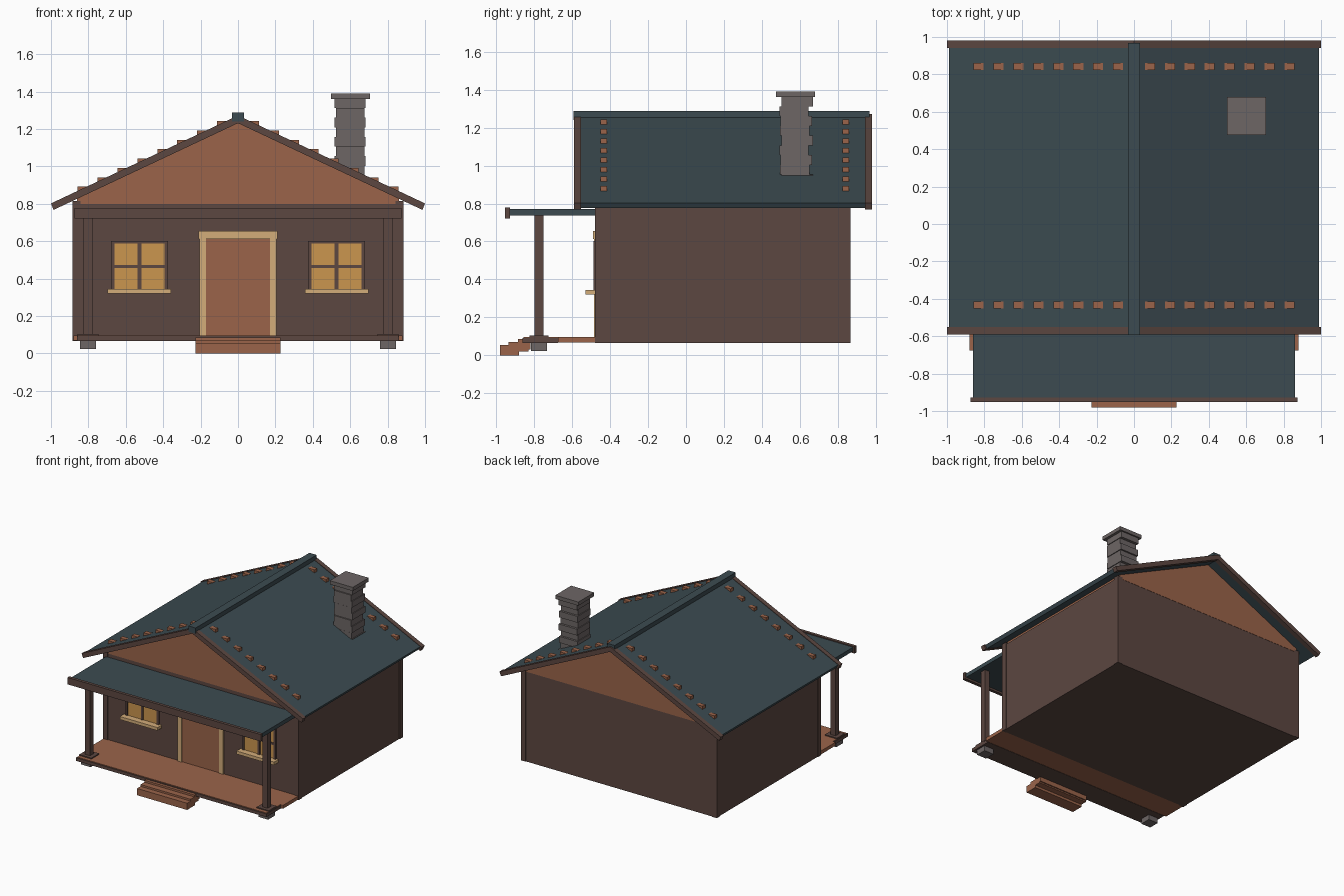
import bpy, bmesh, math

if "Cube" in bpy.data.objects:
    bpy.data.objects.remove(bpy.data.objects["Cube"])


def material(name, r, g, b):
    lin = [((c / 255 + 0.055) / 1.055) ** 2.4 for c in (r, g, b)]
    m = bpy.data.materials.new(name)
    m.diffuse_color = (*lin, 1)
    m.use_nodes = True
    m.node_tree.nodes["Principled BSDF"].inputs["Base Color"].default_value = m.diffuse_color
    return m


BROWN = material("dark timber", 92, 71, 65)
TEAL = material("slate teal", 60, 75, 81)
ORANGE = material("red cedar", 155, 100, 74)
TAN = material("pale trim", 212, 173, 122)
GLOW = material("amber glass", 203, 150, 78)
STONE = material("grey stone", 109, 102, 101)


def finish(name, bm, mat):
    bmesh.ops.recalc_face_normals(bm, faces=bm.faces)
    me = bpy.data.meshes.new(name)
    bm.to_mesh(me)
    bm.free()
    me.materials.append(mat)
    ob = bpy.data.objects.new(name, me)
    bpy.context.collection.objects.link(ob)
    return ob


def boxes(name, mat, *extents):
    """One object made of boxes, each given as x0, x1, y0, y1, z0, z1."""
    bm = bmesh.new()
    for x0, x1, y0, y1, z0, z1 in extents:
        for v in bmesh.ops.create_cube(bm, size=1)["verts"]:
            v.co.x = x1 if v.co.x > 0 else x0
            v.co.y = y1 if v.co.y > 0 else y0
            v.co.z = z1 if v.co.z > 0 else z0
    return finish(name, bm, mat)


def extrude_y(name, mat, profile, y0, y1):
    """Extrude an (x, z) outline along y."""
    bm = bmesh.new()
    face = bm.faces.new([bm.verts.new((x, y0, z)) for x, z in profile])
    new = bmesh.ops.extrude_face_region(bm, geom=[face])["geom"]
    bmesh.ops.translate(bm, vec=(0, y1 - y0, 0),
                        verts=[g for g in new if isinstance(g, bmesh.types.BMVert)])
    return finish(name, bm, mat)


SLOPE, RIDGE, THICK = 0.47, 1.268, 0.033


def roof_z(x):
    return RIDGE - SLOPE * abs(x)


def chevron(half, top=0.0, thick=THICK):
    """Outline of the two roof slopes, with ends cut square to the slope."""
    inner = half - 0.014
    return [(-half, roof_z(half) + top), (0, RIDGE + top), (half, roof_z(half) + top),
            (inner, roof_z(inner) - thick), (0, RIDGE - thick), (-inner, roof_z(inner) - thick)]


# House body and gables
FRONT, BACK = -0.475, 0.862
boxes("walls", BROWN, (-0.88, 0.88, FRONT, BACK, 0.066, 0.80))
eave = roof_z(0.86) - THICK
extrude_y("gables", ORANGE,
          [(-0.86, 0.80), (0.86, 0.80), (0.86, eave), (0, RIDGE - THICK), (-0.86, eave)],
          FRONT - 0.002, BACK + 0.002)
boxes("corner_posts", BROWN,
      *[(min(s * 0.842, s * 0.885), max(s * 0.842, s * 0.885), y, y + 0.043, 0.066, 0.815)
        for s in (-1, 1) for y in (FRONT - 0.005, BACK - 0.038)])

# Main roof, barge boards and ridge
extrude_y("main_roof", TEAL, chevron(0.988), -0.552, 0.942)
for name, y in (("front_barge_board", -0.59), ("back_barge_board", 0.942)):
    extrude_y(name, BROWN, chevron(1.0, 0.004, 0.037), y, y + 0.038)
boxes("ridge_cap", TEAL, (-0.033, 0.033, -0.594, 0.968, 1.24, 1.287))

# Rows of cedar blocks on both slopes
blocks = []
for y in (-0.433, 0.842):
    for i in range(8):
        x = 0.085 + i * 0.1065
        for c in (-x, x):
            blocks.append((c - 0.027, c + 0.027, y - 0.018, y + 0.018,
                           roof_z(x) - 0.025, roof_z(x) + 0.014))
boxes("roof_blocks", ORANGE, *blocks)

# Chimney with staggered courses
courses = []
for i in range(9):
    d = (0.008, -0.004, 0.003, -0.008)[i % 4]
    w = 0.083 - 0.006 * (i % 2)
    z = 0.90 + i * 0.0515
    courses.append((0.60 - w, 0.60 + w, 0.577 + d - w, 0.577 + d + w, z, z + 0.0515))
boxes("chimney", STONE, *courses)
boxes("chimney_cap", STONE, (0.497, 0.705, 0.475, 0.68, 1.36, 1.39))

# Porch roof
boxes("porch_roof", TEAL, (-0.86, 0.86, -0.93, FRONT, 0.738, 0.77))
boxes("porch_fascia", BROWN, (-0.873, 0.873, -0.953, -0.928, 0.722, 0.778))

# Porch deck
boxes("deck_boards", ORANGE, (-0.879, 0.879, -0.675, FRONT, 0.068, 0.096),
      (-0.855, 0.855, -0.855, -0.675, 0.08, 0.096))
boxes("deck_frame", BROWN, (-0.86, 0.86, -0.862, -0.675, 0.066, 0.092))

# Porch posts on stone footings
for side, s in (("left", -1), ("right", 1)):
    c = s * 0.802
    boxes(side + "_porch_post", BROWN, (c - 0.023, c + 0.023, -0.797, -0.751, 0.09, 0.738),
          (c - 0.055, c + 0.055, -0.825, -0.725, 0.09, 0.104))
    boxes(side + "_footing", STONE, (c - 0.043, c + 0.043, -0.818, -0.732, 0.024, 0.07))

# Entry steps
boxes("entry_steps", ORANGE, (-0.226, 0.226, -0.98, -0.88, 0, 0.055),
      (-0.226, 0.226, -0.935, -0.83, 0.02, 0.07), (-0.226, 0.226, -0.885, -0.82, 0.03, 0.086))

# Door and its trim
boxes("door", ORANGE, (-0.17, 0.17, FRONT - 0.003, FRONT + 0.01, 0.096, 0.615))
boxes("door_trim", TAN, (-0.205, -0.17, -0.486, FRONT, 0.096, 0.617),
      (0.17, 0.205, -0.486, FRONT, 0.096, 0.617),
      (-0.21, 0.21, -0.49, FRONT, 0.612, 0.655))

# Windows: glass, frame with crossing bars, and sill
for side, s in (("left", -1), ("right", 1)):
    c = s * 0.527
    boxes(side + "_window_glass", GLOW, (c - 0.14, c + 0.14, FRONT - 0.004, FRONT, 0.34, 0.592))
    y0 = FRONT - 0.012
    boxes(side + "_window_frame", BROWN,
          (c - 0.152, c - 0.133, y0, FRONT, 0.34, 0.602),
          (c + 0.133, c + 0.152, y0, FRONT, 0.34, 0.602),
          (c - 0.133, c + 0.133, y0, FRONT, 0.588, 0.602),
          (c - 0.01, c + 0.01, y0, FRONT, 0.34, 0.588),
          (c - 0.133, c + 0.133, y0 + 0.001, FRONT, 0.457, 0.473))
    boxes(side + "_window_sill", TAN, (c - 0.17, c + 0.17, -0.53, FRONT, 0.32, 0.345))
